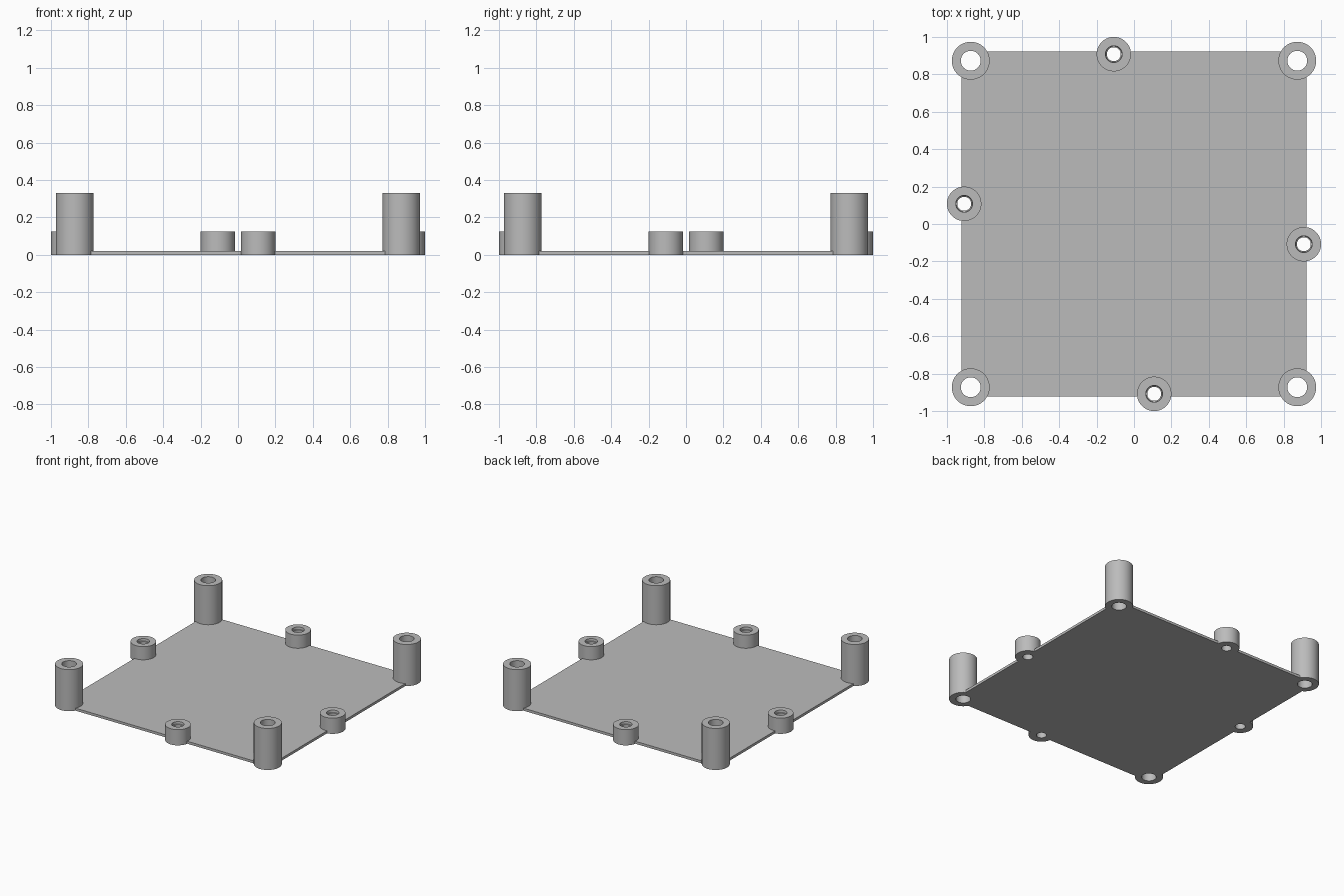
import bpy
import bmesh
import math

cube = bpy.data.objects.get("Cube")
if cube:
    bpy.data.objects.remove(cube, do_unlink=True)

SEGMENTS = 64
PLATE_HALF = 0.922
PLATE_THICK = 0.02

grey = bpy.data.materials.new("plain grey")
grey.use_nodes = True
colour = (0.5, 0.5, 0.5, 1)
grey.diffuse_color = colour
grey.node_tree.nodes["Principled BSDF"].inputs["Base Color"].default_value = colour


def make_object(name, bm):
    bmesh.ops.recalc_face_normals(bm, faces=bm.faces)
    mesh = bpy.data.meshes.new(name)
    bm.to_mesh(mesh)
    bm.free()
    mesh.materials.append(grey)
    obj = bpy.data.objects.new(name, mesh)
    bpy.context.collection.objects.link(obj)
    return obj


def select_only(obj):
    bpy.ops.object.select_all(action="DESELECT")
    obj.select_set(True)
    bpy.context.view_layer.objects.active = obj


def lathe(name, profile, x, y):
    """Turn a closed (radius, z) profile around the vertical axis."""
    bm = bmesh.new()
    rings = []
    for radius, z in profile:
        ring = []
        for i in range(SEGMENTS):
            a = math.tau * i / SEGMENTS
            ring.append(bm.verts.new((radius * math.cos(a), radius * math.sin(a), z)))
        rings.append(ring)
    for k, ring in enumerate(rings):
        above = rings[(k + 1) % len(rings)]
        for i in range(SEGMENTS):
            j = (i + 1) % SEGMENTS
            bm.faces.new((ring[i], ring[j], above[j], above[i]))
    obj = make_object(name, bm)
    obj.location = (x, y, 0)
    select_only(obj)
    bpy.ops.object.shade_smooth_by_angle(angle=math.radians(30))
    return obj


# Base plate
bm = bmesh.new()
bmesh.ops.create_cube(bm, size=1)
bmesh.ops.translate(bm, verts=bm.verts, vec=(0, 0, 0.5))
bmesh.ops.scale(bm, verts=bm.verts, vec=(2 * PLATE_HALF, 2 * PLATE_HALF, PLATE_THICK))
plate = make_object("base_plate", bm)

# Tall corner posts with straight bores
POST_R, POST_BORE, POST_H = 0.101, 0.053, 0.33
post_profile = [(POST_R, 0), (POST_R, POST_H), (POST_BORE, POST_H), (POST_BORE, 0)]
sockets = []
for side, x in (("right", -0.873), ("left", 0.873)):
    for end, y in (("front", -0.873), ("back", 0.873)):
        lathe(f"{end}_{side}_post", post_profile, x, y)
        sockets.append((x, y, POST_R))

# Short edge bosses with countersunk bores, placed by quarter turns
BOSS_R, BOSS_H = 0.092, 0.125
boss_profile = [(BOSS_R, 0), (BOSS_R, BOSS_H), (0.045, BOSS_H),
                (0.043, 0.107), (0.037, 0.105), (0.037, 0)]
x, y = 0.108, -0.908
for name in ("front_boss", "left_boss", "back_boss", "right_boss"):
    lathe(name, boss_profile, x, y)
    sockets.append((x, y, BOSS_R))
    x, y = -y, x
    if name == "front_boss":
        y = -0.108
    elif name == "left_boss":
        x, y = -0.108, 0.908
    elif name == "back_boss":
        x, y = -0.908, 0.108

# Trim the plate where posts and bosses stand
bm = bmesh.new()
for sx, sy, radius in sockets:
    made = bmesh.ops.create_cone(bm, cap_ends=True, segments=SEGMENTS,
                                 radius1=radius, radius2=radius, depth=0.2)
    bmesh.ops.translate(bm, verts=made["verts"], vec=(sx, sy, 0))
cutter = make_object("socket_cutter", bm)
cutter.hide_render = True
trim = plate.modifiers.new("trim", "BOOLEAN")
trim.operation = "DIFFERENCE"
trim.solver = "EXACT"
trim.object = cutter
select_only(plate)
bpy.ops.object.modifier_apply(modifier=trim.name)
bpy.data.objects.remove(cutter, do_unlink=True)
